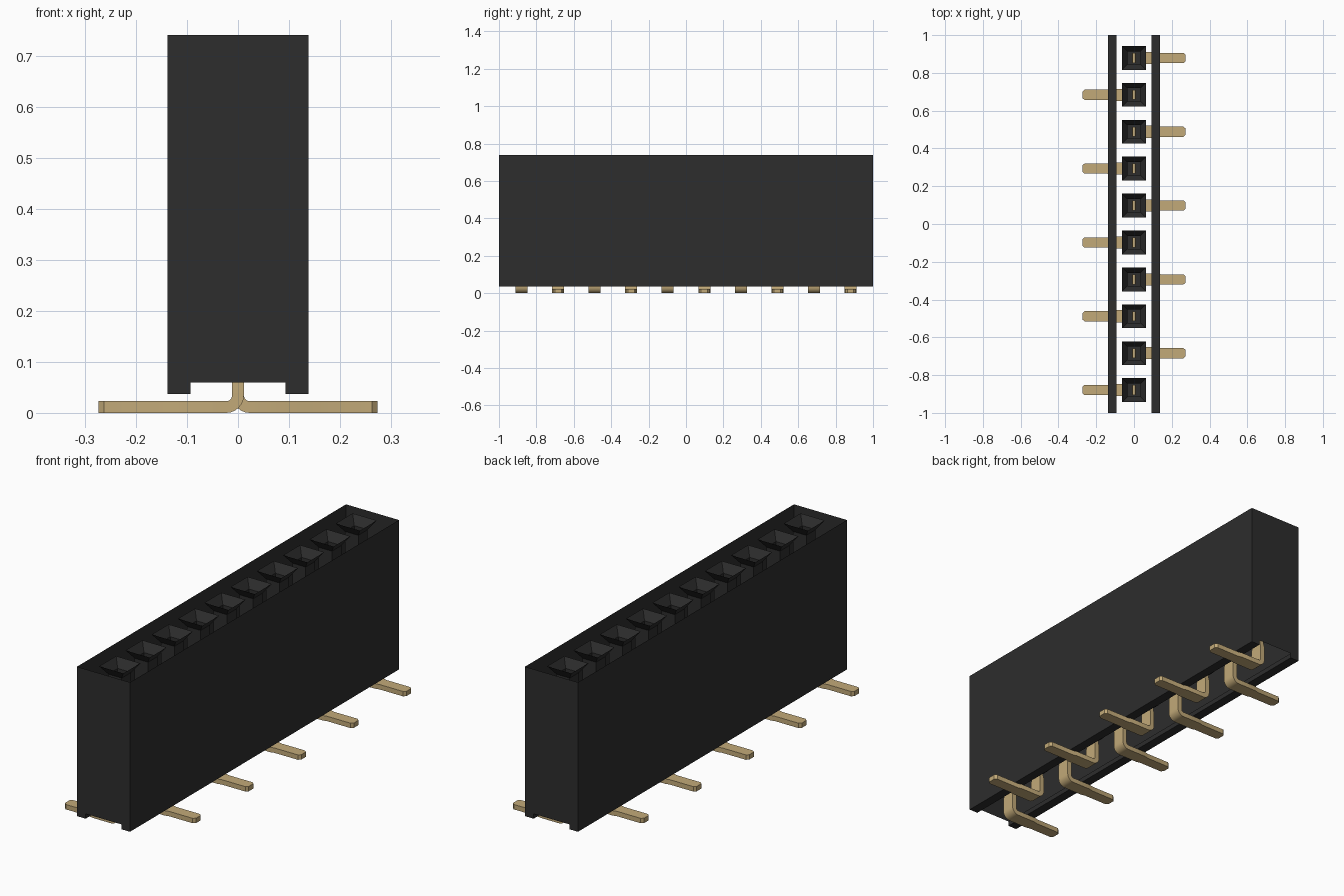
import bpy, bmesh, math

cube = bpy.data.objects.get("Cube")
if cube:
    bpy.data.objects.remove(cube, do_unlink=True)


def material(name, rgb):
    m = bpy.data.materials.new(name)
    m.diffuse_color = (*rgb, 1)
    m.use_nodes = True
    bsdf = next(n for n in m.node_tree.nodes if n.type == 'BSDF_PRINCIPLED')
    bsdf.inputs["Base Color"].default_value = (*rgb, 1)
    return m


BLACK = material("black plastic", (0.026, 0.026, 0.026))
GOLD = material("gold metal", (0.54, 0.40, 0.19))


def finish(name, bm, mat, recalc=True):
    if recalc:
        bmesh.ops.recalc_face_normals(bm, faces=bm.faces)
    me = bpy.data.meshes.new(name)
    bm.to_mesh(me)
    bm.free()
    me.materials.append(mat)
    ob = bpy.data.objects.new(name, me)
    bpy.context.collection.objects.link(ob)
    return ob


def bridge(bm, rings):
    """Join consecutive closed rings with quads."""
    for a, b in zip(rings, rings[1:]):
        n = len(a)
        for i in range(n):
            bm.faces.new((a[i], a[(i + 1) % n], b[(i + 1) % n], b[i]))


COUNT, PITCH = 10, 0.1954
TOP, SLOT_Z, RAIL_Z = 0.74, 0.06, 0.037
HALF_W, SLOT_W = 0.138, 0.093

# Housing: thin-walled shell, open along the top and the bottom channel
bm = bmesh.new()
section = [(-SLOT_W, SLOT_Z), (-SLOT_W, RAIL_Z), (-HALF_W, RAIL_Z), (-HALF_W, TOP),
           (HALF_W, TOP), (HALF_W, RAIL_Z), (SLOT_W, RAIL_Z), (SLOT_W, SLOT_Z)]
front, back = [[bm.verts.new((x, y, z)) for x, z in section] for y in (-1, 1)]
bm.faces.new(front)
bm.faces.new(back[::-1])
for i in (0, 1, 2, 4, 5, 6):
    bm.faces.new((front[i + 1], front[i], back[i], back[i + 1]))
finish("housing", bm, BLACK)


# Socket: funnel mouth leading into a square well
def socket(index, y):
    bm = bmesh.new()
    rings = []
    for half, z in ((0.063, TOP), (0.035, TOP - 0.04), (0.035, 0.15)):
        rings.append([bm.verts.new((sx * half, y + sy * half, z))
                      for sx, sy in ((-1, -1), (1, -1), (1, 1), (-1, 1))])
    bridge(bm, rings)
    bm.faces.new(rings[-1])
    bmesh.ops.recalc_face_normals(bm, faces=bm.faces)
    bmesh.ops.reverse_faces(bm, faces=bm.faces)
    finish(f"socket_{index}", bm, BLACK, recalc=False)


# Terminal: flat strip bent from an upright contact into a foot
def terminal(index, y, side):
    t, r = 0.0115, 0.023          # half thickness, bend radius
    # path entries: x, z, bend angle, half width, half thickness
    path = [(0, 0.45, 0, 0.026, 0.008), (0, 0.40, 0, 0.026, t),
            (0, 0.12, 0, 0.026, t), (0, 0.10, 0, 0.032, t)]
    for k in range(7):
        a = k / 6 * math.pi / 2
        path.append((r - r * math.cos(a), t + r - r * math.sin(a), a, 0.032, t))
    for x, w in ((0.12, 0.032), (0.14, 0.027), (0.262, 0.027), (0.273, 0.017)):
        path.append((x, t, math.pi / 2, w, t))
    bm = bmesh.new()
    rings = []
    for x, z, a, w, h in path:
        dx, dz = h * math.cos(a), h * math.sin(a)
        rings.append([bm.verts.new((side * (x + s * dx), y + v * w, z + s * dz))
                      for s, v in ((-1, -1), (1, -1), (1, 1), (-1, 1))])
    bridge(bm, rings)
    bm.faces.new(rings[0])
    bm.faces.new(rings[-1])
    ob = finish(f"terminal_{index}", bm, GOLD)
    bpy.context.view_layer.objects.active = ob
    ob.select_set(True)
    bpy.ops.object.shade_smooth_by_angle(angle=math.radians(20))
    ob.select_set(False)


bpy.ops.object.select_all(action='DESELECT')
for i in range(COUNT):
    y = (i - (COUNT - 1) / 2) * PITCH
    socket(i + 1, y)
    terminal(i + 1, y, 1 if i % 2 else -1)
